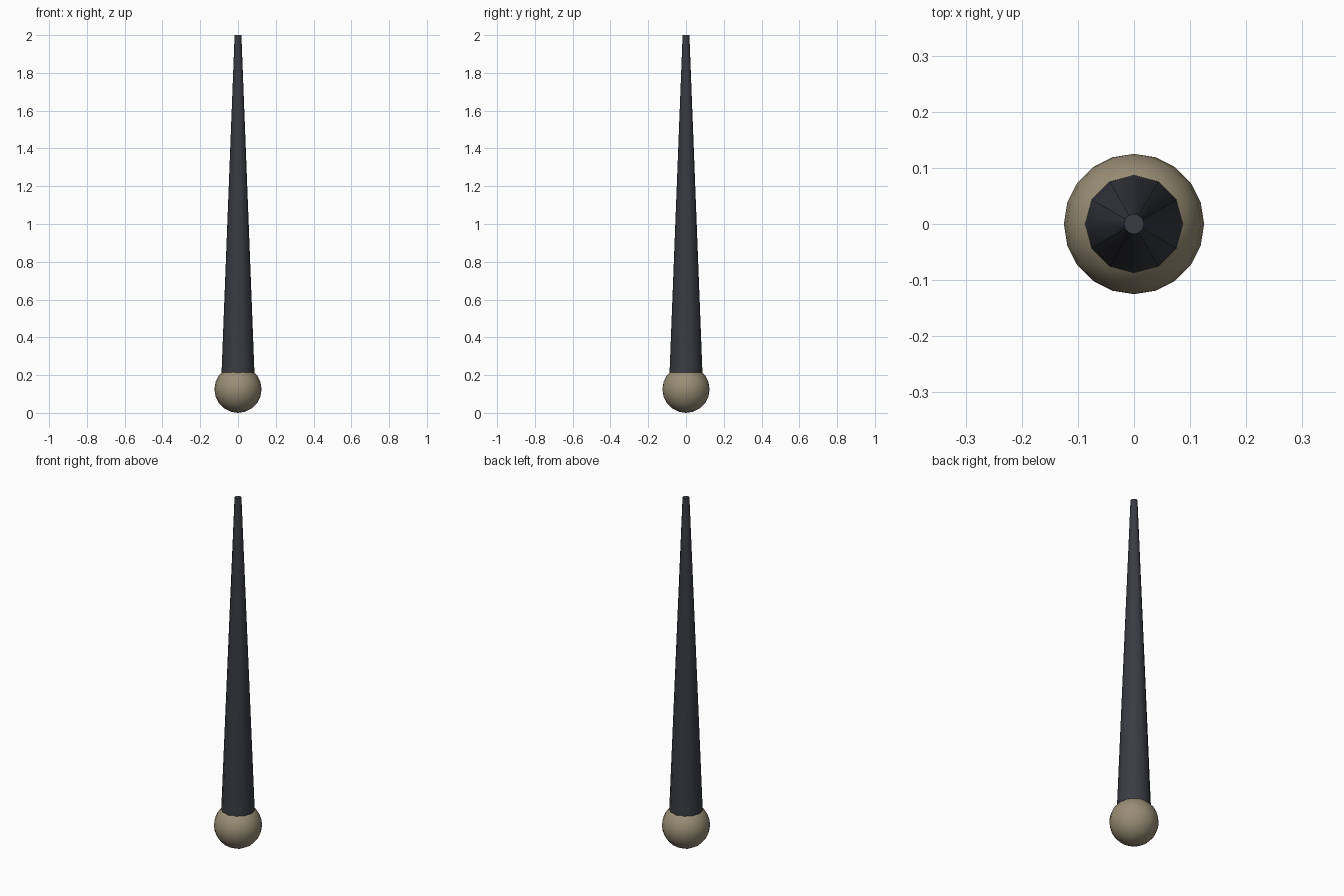
import bpy
import math

if "Cube" in bpy.data.objects:
    bpy.data.objects.remove(bpy.data.objects["Cube"])


def finish(obj, name, color, angle):
    obj.name = name
    mat = bpy.data.materials.new(name + "_material")
    mat.diffuse_color = (*color, 1.0)
    mat.use_nodes = True
    mat.node_tree.nodes["Principled BSDF"].inputs["Base Color"].default_value = mat.diffuse_color
    obj.data.materials.append(mat)
    bpy.ops.object.shade_smooth_by_angle(angle=math.radians(angle))


# Ball at the foot, poles along y
R = 0.125
bpy.ops.mesh.primitive_uv_sphere_add(segments=20, ring_count=10, radius=R,
                                     location=(0, 0, R),
                                     rotation=(math.pi / 2, 0, 0))
finish(bpy.context.object, "ball_end", (0.32, 0.27, 0.18), 40)

# Long tapered shaft, sunk slightly into the ball
z0, z1 = 0.19, 2.0
bpy.ops.mesh.primitive_cone_add(vertices=12, radius1=0.088, radius2=0.018,
                                depth=z1 - z0, location=(0, 0, (z0 + z1) / 2))
finish(bpy.context.object, "tapered_shaft", (0.042, 0.045, 0.055), 40)
